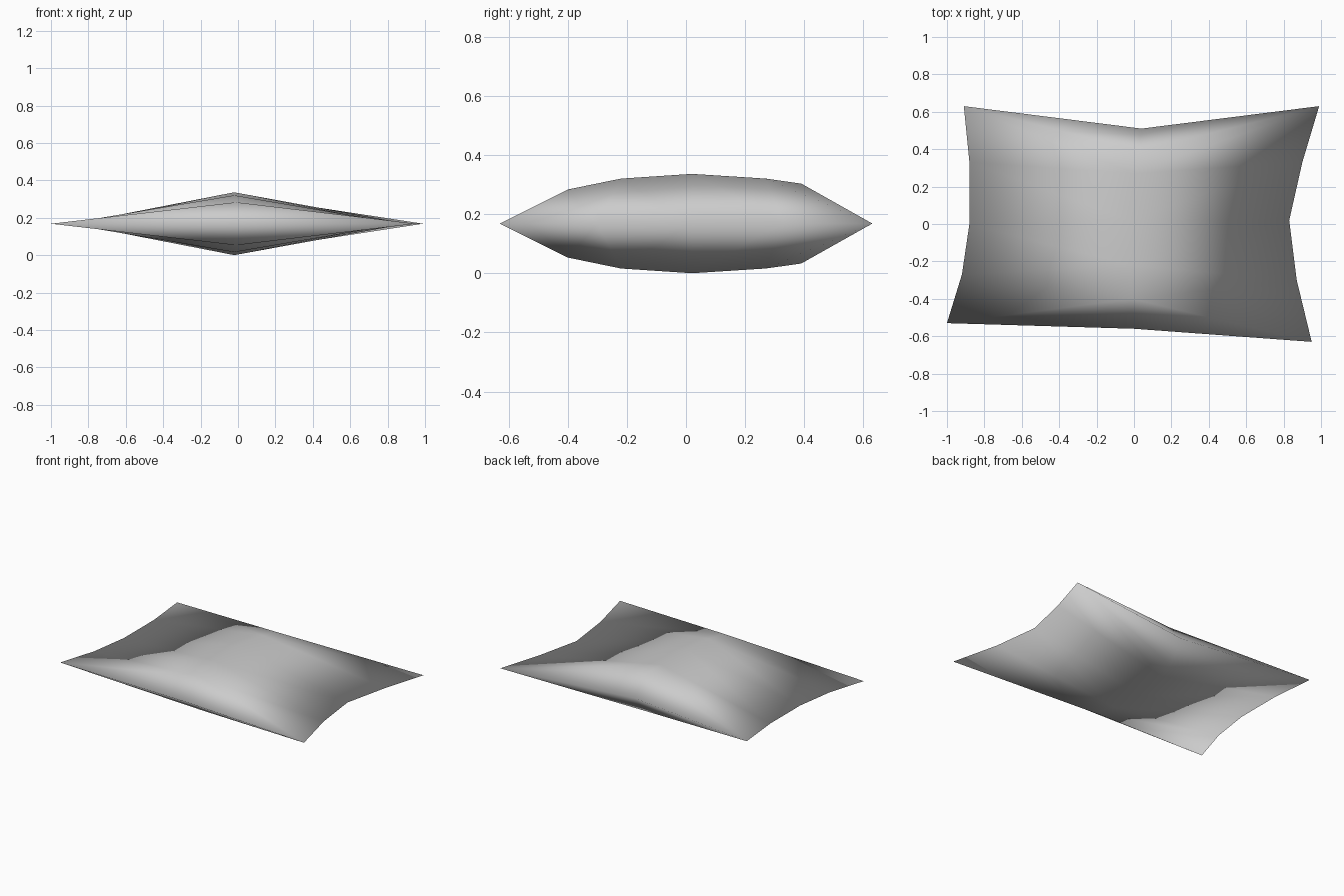
import bpy
import bmesh

old = bpy.data.objects.get("Cube")
if old:
    bpy.data.objects.remove(old, do_unlink=True)

MID = 0.168  # height of the seam

# Seam corners and sides, listed front to back (x, y)
left_seam = [(0.95, -0.63), (0.87, -0.30), (0.83, 0.02), (0.90, 0.33), (0.99, 0.63)]
right_seam = [(-1.0, -0.53), (-0.92, -0.27), (-0.88, 0.0), (-0.88, 0.33), (-0.91, 0.63)]
front_mid, back_mid = (0.0, -0.56), (0.04, 0.51)

# Padded ridge down the middle, front to back (x, y, rise above the seam)
ridge = [(-0.01, -0.40, 0.115), (-0.02, -0.22, 0.152), (-0.02, 0.02, 0.168),
         (0.0, 0.27, 0.152), (0.03, 0.39, 0.135)]

fabric = bpy.data.materials.new("grey_fabric")
fabric.use_nodes = True
grey = (0.6, 0.6, 0.6, 1.0)
fabric.diffuse_color = grey
fabric.node_tree.nodes["Principled BSDF"].inputs["Base Color"].default_value = grey

bm = bmesh.new()


def seam_vert(point):
    return bm.verts.new((point[0], point[1], MID))


left = [seam_vert(p) for p in left_seam]
right = [seam_vert(p) for p in right_seam]
front, back = seam_vert(front_mid), seam_vert(back_mid)

# Top and bottom panels share the seam, so the shading rolls over the rim
for side in (1, -1):
    crest = [bm.verts.new((x, y, MID + side * rise)) for x, y, rise in ridge]
    for seam in (left, right):
        for i in range(len(crest) - 1):
            bm.faces.new((crest[i], seam[i], seam[i + 1], crest[i + 1]))
        bm.faces.new((front, seam[0], crest[0]))
        bm.faces.new((back, crest[-1], seam[-1]))

bmesh.ops.recalc_face_normals(bm, faces=bm.faces[:])
for face in bm.faces:
    face.smooth = True

mesh = bpy.data.meshes.new("cushion")
bm.to_mesh(mesh)
bm.free()
mesh.materials.append(fabric)
cushion = bpy.data.objects.new("cushion", mesh)
bpy.context.scene.collection.objects.link(cushion)
